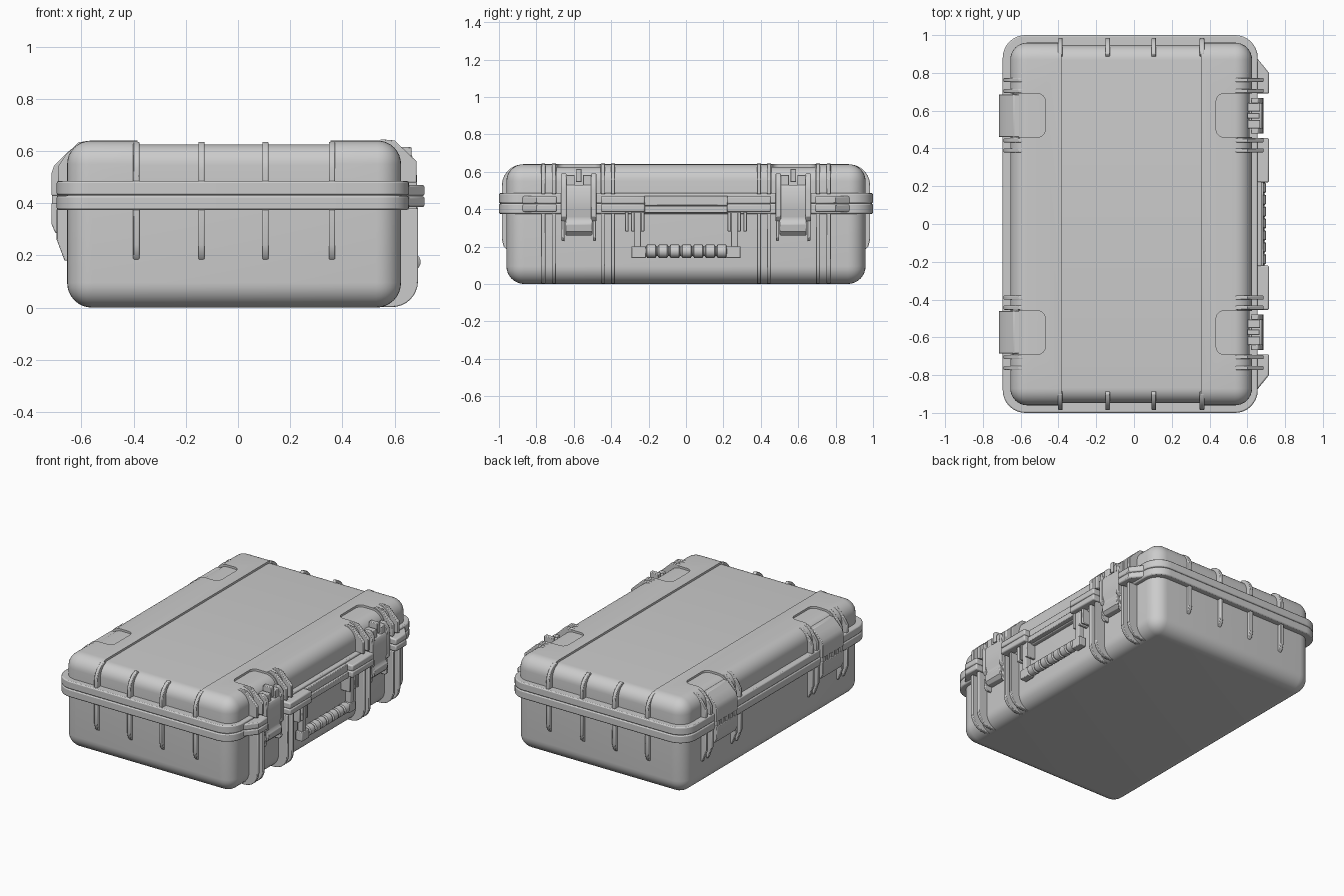
import bpy, bmesh, math
from mathutils import Vector

old = bpy.data.objects.get("Cube")
if old:
    bpy.data.objects.remove(old, do_unlink=True)

grey = bpy.data.materials.new("case_grey")
grey.use_nodes = True
grey.diffuse_color = (0.6, 0.6, 0.6, 1)
grey.node_tree.nodes["Principled BSDF"].inputs["Base Color"].default_value = (0.6, 0.6, 0.6, 1)


def activate(ob):
    bpy.ops.object.select_all(action='DESELECT')
    ob.select_set(True)
    bpy.context.view_layer.objects.active = ob


def finish(name, bm, bevel=0.0):
    bmesh.ops.recalc_face_normals(bm, faces=bm.faces)
    me = bpy.data.meshes.new(name)
    bm.to_mesh(me)
    bm.free()
    me.materials.append(grey)
    ob = bpy.data.objects.new(name, me)
    bpy.context.collection.objects.link(ob)
    if bevel:
        mod = ob.modifiers.new("soft_edges", 'BEVEL')
        mod.width, mod.segments, mod.limit_method = bevel, 2, 'ANGLE'
        mod.angle_limit = math.radians(40)
    smooth(ob)
    return ob


def smooth(ob):
    activate(ob)
    bpy.ops.object.shade_smooth_by_angle(angle=math.radians(35))


def prism(name, pts, axis, a, b, bevel=0.004):
    """Extrude a 2D outline along an axis from a to b."""
    place = {'x': lambda u, v, t: (t, u, v),
             'y': lambda u, v, t: (u, t, v),
             'z': lambda u, v, t: (u, v, t)}[axis]
    bm = bmesh.new()
    lo = [bm.verts.new(place(u, v, a)) for u, v in pts]
    hi = [bm.verts.new(place(u, v, b)) for u, v in pts]
    bm.faces.new(lo)
    bm.faces.new(hi)
    for i in range(len(pts)):
        j = (i + 1) % len(pts)
        bm.faces.new((lo[i], lo[j], hi[j], hi[i]))
    return finish(name, bm, bevel)


def box(name, x0, x1, y0, y1, z0, z1, bevel=0.004):
    return prism(name, [(x0, y0), (x1, y0), (x1, y1), (x0, y1)], 'z', z0, z1, bevel)


def arc(cx, cy, r, a0, a1, n=8):
    return [(cx + r * math.cos(math.radians(a0 + (a1 - a0) * i / n)),
             cy + r * math.sin(math.radians(a0 + (a1 - a0) * i / n))) for i in range(n + 1)]


def rounded_rect(x0, x1, y0, y1, r):
    return (arc(x1 - r, y1 - r, r, 0, 90) + arc(x0 + r, y1 - r, r, 90, 180)
            + arc(x0 + r, y0 + r, r, 180, 270) + arc(x1 - r, y0 + r, r, 270, 360))


def shell(name, inset, z_open, z_closed, r):
    """Box rounded everywhere except round its open rim."""
    x0, x1, y1 = -0.655 + inset, 0.625 - inset, 0.96 - inset
    bm = bmesh.new()
    bmesh.ops.create_cube(bm, size=1)
    for v in bm.verts:
        v.co = Vector((x1 if v.co.x > 0 else x0, y1 if v.co.y > 0 else -y1,
                       z_closed if (v.co.z > 0) == (z_closed > z_open) else z_open))
    edges = [e for e in bm.edges if any(abs(v.co.z - z_closed) < 1e-5 for v in e.verts)]
    bmesh.ops.bevel(bm, geom=edges, offset=r, segments=8, profile=0.5, affect='EDGES')
    return finish(name, bm)


def cut(ob, cutter):
    mod = ob.modifiers.new("cut", 'BOOLEAN')
    mod.operation, mod.solver, mod.object = 'DIFFERENCE', 'EXACT', cutter
    activate(ob)
    bpy.ops.object.modifier_apply(modifier=mod.name)


# Tub and lid
shell("tub", 0, 0.43, 0.0, 0.095)
lid = shell("lid", 0, 0.43, 0.64, 0.09)

# Shallow centre panel and latch / hinge pockets that follow the lid surface
core = shell("lid_core_cutter", 0.013, 0.4, 0.626, 0.08)
core.hide_render = True
outlines = [[(-0.385, -1.1), (0.355, -1.1), (0.355, 1.1), (-0.385, 1.1)]]
for s in (1, -1):
    for x0, x1 in ((0.435, 0.8), (-0.8, -0.47)):
        y0, y1 = sorted((0.46 * s, 0.69 * s))
        outlines.append(rounded_rect(x0, x1, y0, y1, 0.04))
for pts in outlines:
    cutter = prism("pocket_cutter", pts, 'z', 0.47, 0.7, 0)
    cut(cutter, core)
    cut(lid, cutter)
    bpy.data.objects.remove(cutter, do_unlink=True)
bpy.data.objects.remove(core, do_unlink=True)
smooth(lid)

# Rim bands meeting at the seam
rim = rounded_rect(-0.695, 0.655, -1.0, 1.0, 0.12)
prism("tub_rim", rim, 'z', 0.375, 0.429, 0.007)
prism("lid_rim", rim, 'z', 0.431, 0.485, 0.007)

# Ribs on both short ends
upper_end = [(0.86, 0.48), (0.985, 0.48)] + arc(0.87, 0.525, 0.115, 0, 75) + [(0.86, 0.6)]
lower_end = [(0.9, 0.38), (0.985, 0.38), (0.985, 0.24), (0.975, 0.2), (0.955, 0.18), (0.9, 0.18)]
for s in (1, -1):
    for x in (-0.39, -0.14, 0.105, 0.36):
        for name, pts in (("lid_end_rib", upper_end), ("tub_end_rib", lower_end)):
            prism(name, [(y * s, z) for y, z in pts], 'x', x - 0.012, x + 0.012)

# Rib pairs framing the latches and hinges
upper_right = [(0.53, 0.6), (0.53, 0.636), (0.55, 0.645), (0.6, 0.641), (0.685, 0.56),
               (0.685, 0.48), (0.58, 0.48)]
lower_right = [(0.6, 0.38), (0.69, 0.38)] + arc(0.59, 0.102, 0.1, 0, -90) + [(0.52, 0.002), (0.52, 0.1)]
upper_left = [(-0.56, 0.6), (-0.56, 0.638), (-0.61, 0.635), (-0.66, 0.585), (-0.69, 0.54),
              (-0.69, 0.48), (-0.6, 0.48)]
lower_left = [(-0.6, 0.38), (-0.695, 0.38), (-0.695, 0.26), (-0.665, 0.18), (-0.6, 0.18)]
for s in (1, -1):
    for y in (0.39, 0.443, 0.705, 0.763):
        for name, pts in (("lid_latch_rib", upper_right), ("tub_latch_rib", lower_right),
                          ("lid_hinge_rib", upper_left), ("tub_hinge_rib", lower_left)):
            prism(name, pts, 'y', y * s - 0.011, y * s + 0.011)

# Flared guards along the latch side of the rim
corner = [(0.6, 0.69), (0.715, 0.69), (0.715, 0.8), (0.65, 0.88), (0.6, 0.88)]
middle = [(0.6, 0.22), (0.715, 0.22), (0.715, 0.455), (0.6, 0.455)]
for s in (1, -1):
    for name, pts in (("corner_guard", corner), ("middle_guard", middle)):
        flip = [(x, y * s) for x, y in pts]
        prism("lower_" + name, flip, 'z', 0.385, 0.427, 0.008)
        prism("upper_" + name, flip, 'z', 0.428, 0.47, 0.008)
box("lower_handle_lip", 0.6, 0.685, -0.222, 0.222, 0.38, 0.418)
box("upper_handle_lip", 0.6, 0.675, -0.222, 0.222, 0.42, 0.47)

# Latches
panel = [(0.62, 0.53), (0.672, 0.53), (0.682, 0.51), (0.682, 0.39), (0.672, 0.36), (0.672, 0.34),
         (0.686, 0.32), (0.68, 0.28), (0.66, 0.26), (0.62, 0.26)]
cheek = [(0.62, 0.59), (0.655, 0.59), (0.68, 0.56), (0.686, 0.5), (0.686, 0.36), (0.665, 0.335), (0.62, 0.335)]
foot = [(0.6, 0.36), (0.665, 0.36), (0.675, 0.25), (0.66, 0.23), (0.6, 0.23)]
for s in (1, -1):
    c = 0.573 * s
    prism("latch_panel", panel, 'y', c - 0.072, c + 0.072)
    box("latch_pin", 0.6, 0.665, c - 0.015, c + 0.015, 0.545, 0.615)
    for d in (1, -1):
        prism("latch_cheek", cheek, 'y', c + 0.066 * d, c + 0.095 * d)
        shoulder = sorted((c + 0.022 * d, c + 0.068 * d))
        box("latch_shoulder", 0.6, 0.668, *shoulder, 0.52, 0.583)
        prism("latch_foot", foot, 'y', c + 0.076 * d, c + 0.092 * d)

# Hinges with knuckles at the seam
leaf_top = [(-0.6, 0.43), (-0.715, 0.43), (-0.715, 0.515), (-0.705, 0.545), (-0.67, 0.58),
            (-0.637, 0.61), (-0.6, 0.61)]
leaf_bottom = [(-0.6, 0.4), (-0.715, 0.4), (-0.715, 0.32), (-0.7, 0.285), (-0.6, 0.285)]
for s in (1, -1):
    c = 0.573 * s
    prism("hinge_lid_leaf", leaf_top, 'y', c - 0.113, c + 0.113)
    prism("hinge_tub_leaf", leaf_bottom, 'y', c - 0.113, c + 0.113)
    for i in range(5):
        k = c + (i - 2) * 0.046
        box("hinge_knuckle", -0.713, -0.65, k - 0.017, k + 0.017, 0.39, 0.44, 0.003)

# Carry handle: ribbed grip turned around y, with arms and brackets
n, width = 7, 0.44 / 7
profile = []
for i in range(n):
    y = -0.22 + i * width
    profile += [(y, 0.026), (y + 0.006, 0.026), (y + 0.012, 0.035), (y + width - 0.006, 0.035)]
profile.append((0.22, 0.026))
bm = bmesh.new()
rings = [[bm.verts.new((0.665 + r * u, y, 0.175 + r * v)) for u, v in arc(0, 0, 1, 0, 345, 23)]
         for y, r in profile]
for a, b in zip(rings, rings[1:]):
    for i in range(24):
        bm.faces.new((a[i], a[i - 1], b[i - 1], b[i]))
bm.faces.new(rings[0])
bm.faces.new(rings[-1])
finish("handle_grip", bm)
for s in (1, -1):
    def side(name, x0, x1, y0, y1, z0, z1):
        box(name, x0, x1, *sorted((y0 * s, y1 * s)), z0, z1)
    side("handle_corner", 0.64, 0.69, 0.215, 0.292, 0.138, 0.2)
    side("handle_arm", 0.645, 0.685, 0.24, 0.278, 0.19, 0.385)
    for y in (0.232, 0.284, 0.316):
        side("handle_bracket", 0.6, 0.69, y - 0.009, y + 0.009, 0.28, 0.385)
